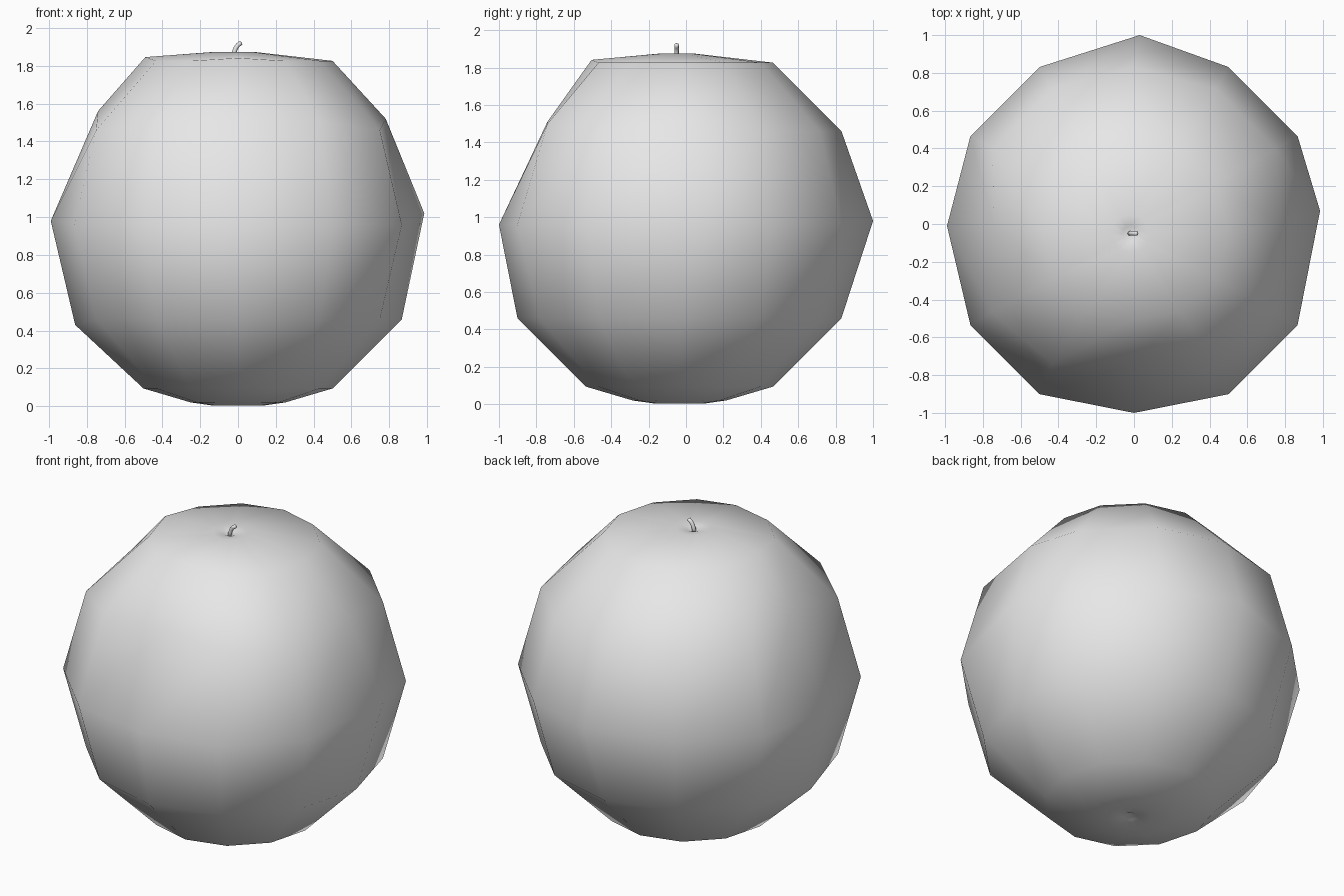
import bpy, bmesh, math
from mathutils import Vector

cube = bpy.data.objects.get("Cube")
if cube:
    bpy.data.objects.remove(cube, do_unlink=True)


def make_material(name, color):
    mat = bpy.data.materials.new(name)
    mat.use_nodes = True
    mat.diffuse_color = color
    mat.node_tree.nodes["Principled BSDF"].inputs["Base Color"].default_value = color
    return mat


grey = make_material("light grey", (0.8, 0.8, 0.8, 1))


def make_object(name, bm):
    bmesh.ops.recalc_face_normals(bm, faces=bm.faces)
    for face in bm.faces:
        face.smooth = True
    mesh = bpy.data.meshes.new(name)
    bm.to_mesh(mesh)
    bm.free()
    mesh.materials.append(grey)
    obj = bpy.data.objects.new(name, mesh)
    bpy.context.collection.objects.link(obj)
    return obj


def loft(bm, rings, tip_low, tip_high):
    """Skin rings of equal count and close both ends with fans."""
    n = len(rings[0])
    for low, high in zip(rings, rings[1:]):
        for i in range(n):
            j = (i + 1) % n
            bm.faces.new((low[i], low[j], high[j], high[i]))
    for ring, tip in ((rings[0], tip_low), (rings[-1], tip_high)):
        v = bm.verts.new(tip)
        for i in range(n):
            bm.faces.new((ring[i], ring[(i + 1) % n], v))


# Fruit body: coarse twelve-sided sphere with a dimple at each end
SEGMENTS = 12
CENTRE = Vector((0, -0.035, 0.96))
STEM = Vector((-0.02, -0.05, 0))
profile = [(0.04, 0.012), (0.13, 0.003), (0.25, 0.02)]
for step in range(-2, 3):
    a = math.radians(30 * step)
    profile.append((math.cos(a), CENTRE.z + math.sin(a)))
profile += [(0.1, 1.874), (0.04, 1.868)]

bm = bmesh.new()
rings = []
for k, (radius, z) in enumerate(profile):
    c = STEM if k > 7 else CENTRE
    rings.append([bm.verts.new((c.x + radius * math.cos(math.tau * i / SEGMENTS),
                                c.y + radius * math.sin(math.tau * i / SEGMENTS), z))
                  for i in range(SEGMENTS)])

# Hand-made bumps: (ring, segment) pushed by an offset
bumps = {
    (5, 0): (-0.015, 0.105, 0.06), (5, 3): (0.03, 0.035, 0.02),
    (5, 6): (0.01, 0.025, 0.02), (5, 9): (0, 0.035, 0),
    (6, 0): (-0.085, 0.03, 0.06), (6, 6): (0.126, 0.02, 0.1),
    (6, 9): (0, 0.16, 0.05), (6, 8): (0, 0.045, 0.04), (6, 10): (0, 0.045, 0.04),
    (7, 6): (0.01, 0, 0.02), (7, 9): (0, 0.03, 0.015), (4, 6): (0.005, 0, -0.03),
}
for (ring, seg), push in bumps.items():
    rings[ring][seg].co += Vector(push)

loft(bm, rings, (0, CENTRE.y, 0.03), (STEM.x, STEM.y, 1.85))
make_object("fruit_body", bm)

# Stem: short tube bending toward +x
path = [(-0.024, 1.845), (-0.02, 1.872), (-0.012, 1.893), (0, 1.91), (0.016, 1.921)]
points = [Vector((x, STEM.y, z)) for x, z in path]
bm = bmesh.new()
rings = []
for k, p in enumerate(points):
    t = (points[min(k + 1, 4)] - points[max(k - 1, 0)]).normalized()
    side = Vector((0, 1, 0))
    across = side.cross(t)
    rings.append([bm.verts.new(p + 0.012 * (side * math.cos(math.tau * i / 8)
                                            + across * math.sin(math.tau * i / 8)))
                  for i in range(8)])
loft(bm, rings, points[0], points[-1] + t * 0.005)
make_object("stem", bm)
